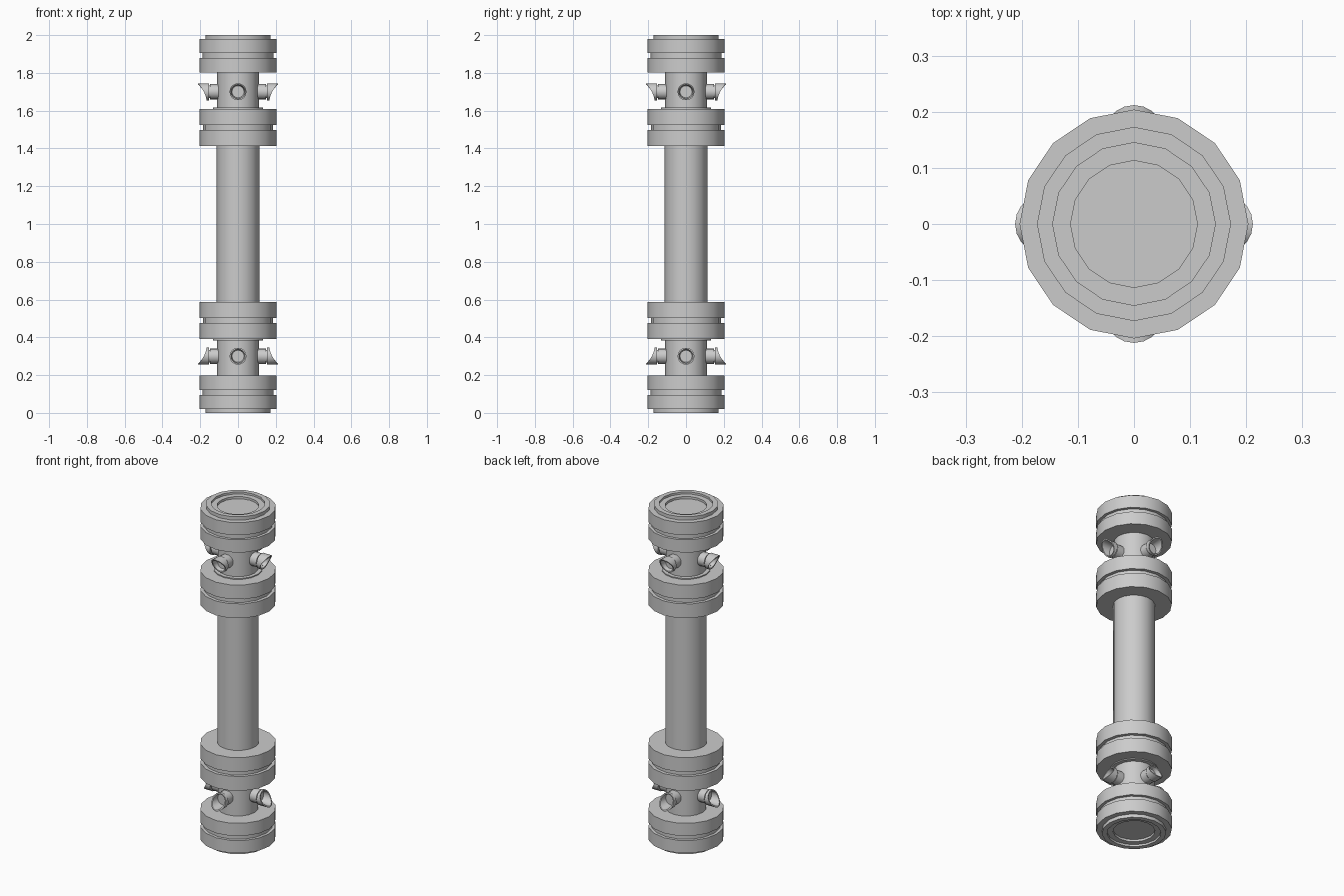
import bpy, bmesh
from math import sin, cos, pi, radians
from mathutils import Matrix, Vector

if "Cube" in bpy.data.objects:
    bpy.data.objects.remove(bpy.data.objects["Cube"])

SIDES = 16


def skin(bm, rings, close_ends=True):
    """Join rings of points with quads; a single-point ring makes a fan."""
    vs = [[bm.verts.new(p) for p in ring] for ring in rings]
    for a, b in zip(vs, vs[1:]):
        for i in range(len(a)):
            j = (i + 1) % len(a)
            bm.faces.new((a[i], a[j], b[j], b[i]))
    if close_ends:
        bm.faces.new(vs[0])
        bm.faces.new(vs[-1])


def finish(name, bm, matrix=Matrix.Identity(4)):
    bmesh.ops.transform(bm, matrix=matrix, verts=bm.verts)
    bmesh.ops.recalc_face_normals(bm, faces=bm.faces)
    me = bpy.data.meshes.new(name)
    bm.to_mesh(me)
    bm.free()
    ob = bpy.data.objects.new(name, me)
    bpy.context.collection.objects.link(ob)
    bpy.ops.object.select_all(action='DESELECT')
    ob.select_set(True)
    bpy.context.view_layer.objects.active = ob
    bpy.ops.object.shade_smooth_by_angle(angle=radians(30))
    return ob


def lathe(name, profile, matrix=Matrix.Identity(4)):
    bm = bmesh.new()
    angles = [2 * pi * i / SIDES for i in range(SIDES)]
    skin(bm, [[(r * cos(a), r * sin(a), z) for a in angles] for r, z in profile])
    return finish(name, bm, matrix)


def nozzle(name, matrix):
    """Hollow scoop along +x whose lower lip reaches further out."""
    bm = bmesh.new()
    angles = [2 * pi * i / SIDES for i in range(SIDES)]

    def ring(x, r, flare=0.0):
        return [(x + flare * ((1 - cos(a)) / 2) ** 1.7, r * sin(a), r * cos(a))
                for a in angles]
    skin(bm, [ring(0.09, 0.040), ring(0.147, 0.040), ring(0.147, 0.034),
              ring(0.153, 0.034), ring(0.153, 0.045), ring(0.167, 0.045, 0.045),
              ring(0.167, 0.038, 0.043), ring(0.145, 0.032)])
    return finish(name, bm, matrix)


# flip mirrors the lower half to the upper half about z = 1
flip = Matrix.Translation((0, 0, 2)) @ Matrix.Scale(-1, 4, Vector((0, 0, 1)))

# central shaft
lathe("shaft", [(0.113, 0.57), (0.113, 1.43)])

for label, m in (("lower", Matrix.Identity(4)), ("upper", flip)):
    # end coupling with raised rim and stepped recess
    lathe(label + "_end_coupling", [
        (0.113, 0.025), (0.113, 0.012), (0.145, 0.012), (0.145, 0), (0.173, 0),
        (0.173, 0.02), (0.204, 0.02), (0.204, 0.095), (0.187, 0.095),
        (0.187, 0.122), (0.204, 0.122), (0.204, 0.197), (0.11, 0.197)], m)
    # neck carrying the nozzles
    lathe(label + "_neck", [(0.11, 0.19), (0.11, 0.384), (0.132, 0.384), (0.132, 0.395)], m)
    # inner coupling
    lathe(label + "_inner_coupling", [
        (0.11, 0.39), (0.204, 0.39), (0.204, 0.475), (0.185, 0.475),
        (0.185, 0.502), (0.204, 0.502), (0.204, 0.587), (0.11, 0.587)], m)
    # four nozzles around the neck
    for k in range(4):
        place = Matrix.Translation((0, 0, 0.3)) @ Matrix.Rotation(k * pi / 2, 4, 'Z')
        nozzle(f"{label}_nozzle_{k + 1}", m @ place)
